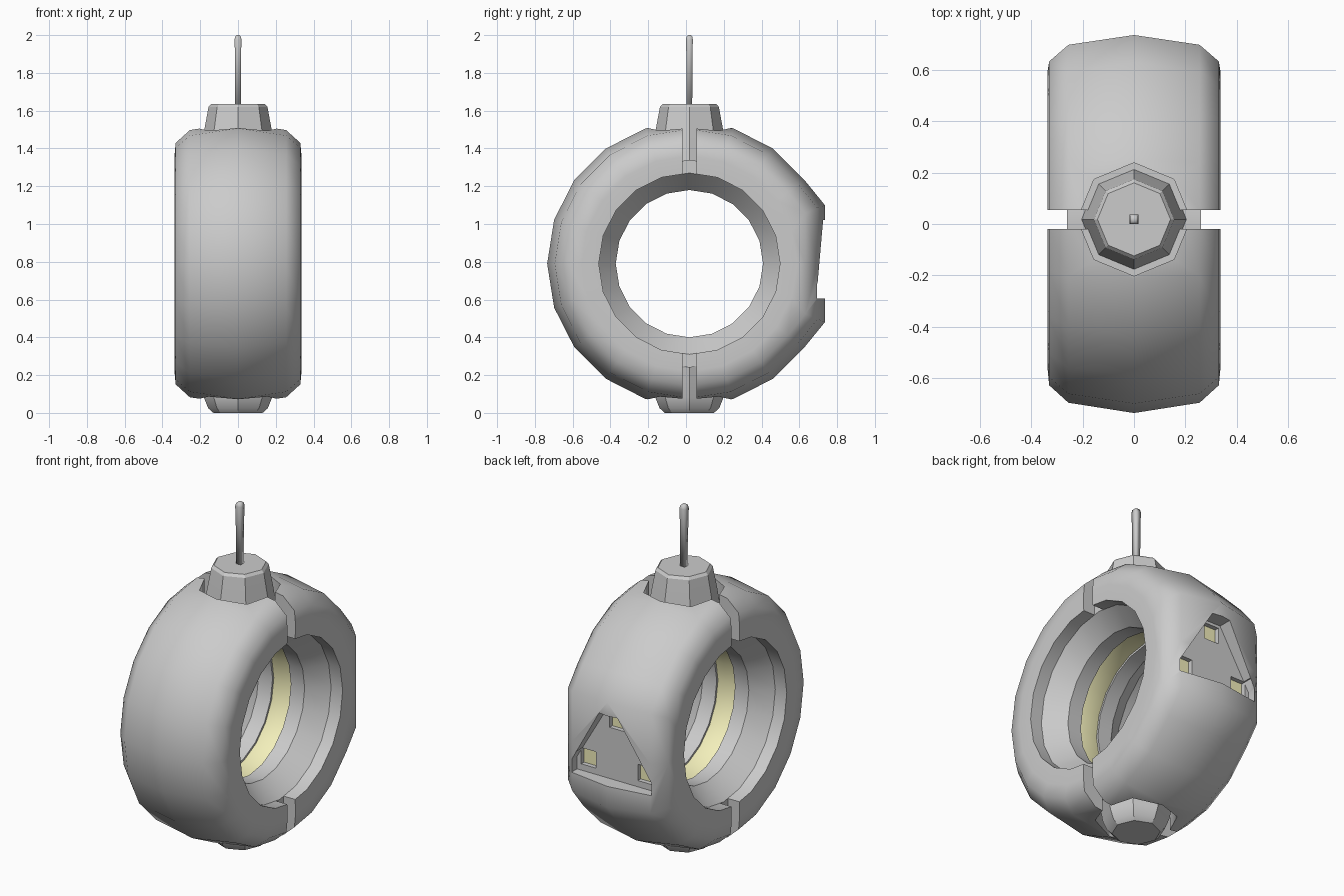
import bpy, bmesh, math
from mathutils import Vector

if "Cube" in bpy.data.objects:
    bpy.data.objects.remove(bpy.data.objects["Cube"])

CY, CZ, SEG = 0.018, 0.79, 20      # ring axis runs along x through (CY, CZ)


def finish(name, bm, angle=None, mat=None):
    bmesh.ops.recalc_face_normals(bm, faces=bm.faces)
    me = bpy.data.meshes.new(name)
    bm.to_mesh(me)
    bm.free()
    ob = bpy.data.objects.new(name, me)
    bpy.context.collection.objects.link(ob)
    if mat:
        me.materials.append(mat)
    if angle:
        smooth(ob, angle)
    return ob


def smooth(ob, angle):
    bpy.ops.object.select_all(action='DESELECT')
    bpy.context.view_layer.objects.active = ob
    ob.select_set(True)
    bpy.ops.object.shade_smooth_by_angle(angle=math.radians(angle))


def ring(profile, flat_back=False):
    """Closed (x, r) profile turned around the x axis."""
    bm = bmesh.new()
    rows = []
    for k in range(SEG):
        a = 2 * math.pi * k / SEG
        row = []
        for x, r in profile:
            c, s = math.cos(a), math.sin(a)
            if flat_back and r > 0.6 and k in (0, 1, SEG - 1):
                c, s = 0.952, {0: 0, 1: 0.412}.get(k, -0.412)
            row.append(bm.verts.new((x, CY + r * c, CZ + r * s)))
        rows.append(row)
    n = len(profile)
    for k in range(SEG):
        p, q = rows[k], rows[(k + 1) % SEG]
        for i in range(n):
            j = (i + 1) % n
            bm.faces.new((p[i], p[j], q[j], q[i]))
    return bm


def mirrored(half):
    """Profile for x > 0 completed with its mirror image."""
    return half + [(-x, r) for x, r in reversed(half) if x > 0]


def turned(profile, sides, turn=0.0):
    """Capped solid of (r, z) rings around the vertical hub axis."""
    bm = bmesh.new()
    rows = [[bm.verts.new((r * math.cos(turn + 2 * math.pi * k / sides),
                           CY + r * math.sin(turn + 2 * math.pi * k / sides), z))
             for k in range(sides)] for r, z in profile]
    for p, q in zip(rows, rows[1:]):
        for k in range(sides):
            j = (k + 1) % sides
            bm.faces.new((p[k], p[j], q[j], q[k]))
    bm.faces.new(rows[0])
    bm.faces.new(rows[-1])
    return bm


def prism(points, y0, y1):
    """Outline in (x, z) extruded along y."""
    bm = bmesh.new()
    f = bm.faces.new([bm.verts.new((x, y0, z)) for x, z in points])
    ex = bmesh.ops.extrude_face_region(bm, geom=[f])
    vs = [v for v in ex['geom'] if isinstance(v, bmesh.types.BMVert)]
    bmesh.ops.translate(bm, verts=vs, vec=(0, y1 - y0, 0))
    return bm


def square(cx, cz, h):
    return [(cx - h, cz - h), (cx + h, cz - h), (cx + h, cz + h), (cx - h, cz + h)]


def cut(ob, bm):
    cutter = finish("cutter", bm)
    cutter.hide_render = True
    m = ob.modifiers.new("cut", 'BOOLEAN')
    m.operation, m.solver, m.object = 'DIFFERENCE', 'EXACT', cutter
    bpy.context.view_layer.objects.active = ob
    bpy.ops.object.modifier_apply(modifier=m.name)
    bpy.data.objects.remove(cutter)


yellow = bpy.data.materials.new("glow_yellow")
yellow.diffuse_color = (0.9, 0.87, 0.5, 1)
yellow.use_nodes = True
yellow.node_tree.nodes["Principled BSDF"].inputs["Base Color"].default_value = yellow.diffuse_color

# Two outer half shells, separated by a vertical slot
shell_profile = [(0.0, 0.753), (0.255, 0.713), (0.33, 0.645), (0.337, 0.57),
                 (0.335, 0.48), (0.26, 0.48), (0.26, 0.55)]
shells = {}
for name, side in (("front_shell", -1), ("back_shell", 1)):
    bm = ring(mirrored(shell_profile), flat_back=True)
    res = bmesh.ops.bisect_plane(bm, geom=bm.verts[:] + bm.edges[:] + bm.faces[:],
                                 plane_co=Vector((0, CY + side * 0.037, 0)),
                                 plane_no=Vector((0, side, 0)), clear_inner=True)
    bmesh.ops.holes_fill(bm, edges=[e for e in bm.edges if e.is_boundary], sides=0)
    ob = shells[name] = finish(name, bm)
    # Octagonal sockets for the hubs
    for z0, z1 in ((1.40, 1.8), (-0.2, 0.18)):
        cut(ob, turned([(0.22, z0), (0.22, z1)], 8))

# Triangular panel with three square pockets on the back
back = shells["back_shell"]
cut(back, prism([(-0.26, 0.605), (0.26, 0.605), (0.26, 0.68),
                 (0.06, 1.02), (-0.06, 1.02), (-0.26, 0.68)], 0.645, 1.0))
for i, (x, z) in enumerate(((-0.185, 0.69), (0.185, 0.69), (0, 0.955))):
    cut(back, prism(square(x, z, 0.048), 0.615, 0.7))
    finish(f"panel_light_{i + 1}", prism(square(x, z, 0.047), 0.605, 0.62), mat=yellow)
for ob in shells.values():
    smooth(ob, 50)

# Inner core ring and the light strip in its groove
finish("core_ring", ring(mirrored([(0.0, 0.55), (0.26, 0.55), (0.26, 0.48), (0.15, 0.39),
                                   (0.06, 0.39), (0.06, 0.42), (0.0, 0.42)])), 35)
finish("light_strip", ring([(-0.06, 0.43), (-0.06, 0.402), (0, 0.394),
                            (0.06, 0.402), (0.06, 0.43)]), 40, yellow)

# Hubs and antenna
finish("top_hub", turned([(0.205, 1.33), (0.18, 1.49), (0.156, 1.62), (0.142, 1.635)], 8), 30)
finish("bottom_hub", turned([(0.13, 0), (0.158, 0.025), (0.18, 0.08), (0.205, 0.24)], 8), 30)
finish("antenna", turned([(0.021, 1.62), (0.023, 1.9), (0.026, 1.975), (0.021, 1.993),
                          (0.01, 2.0)], 4, math.pi / 4), 95)
